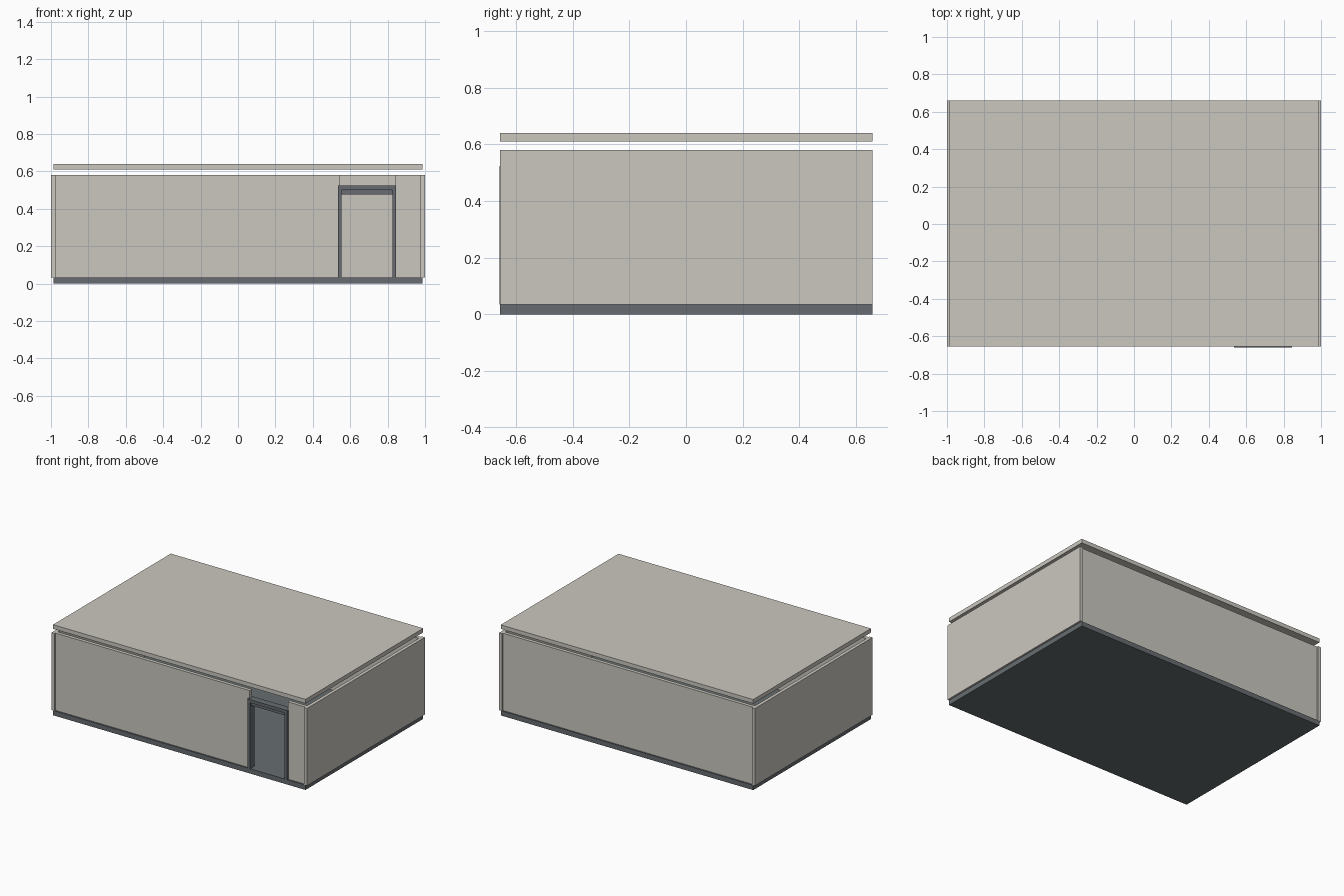
import bpy

cube = bpy.data.objects.get("Cube")
if cube:
    bpy.data.objects.remove(cube, do_unlink=True)


def make_material(name, rgb):
    mat = bpy.data.materials.new(name)
    mat.use_nodes = True
    colour = (*rgb, 1.0)
    mat.diffuse_color = colour
    mat.node_tree.nodes["Principled BSDF"].inputs["Base Color"].default_value = colour
    return mat


panel = make_material("warm_grey_panel", (0.60, 0.575, 0.525))
slate = make_material("dark_slate", (0.135, 0.152, 0.165))


def box(name, x, y, z, mat):
    """Box spanning the given (min, max) range on each axis."""
    bpy.ops.mesh.primitive_cube_add(size=1)
    ob = bpy.context.object
    ob.name = name
    ob.location = [(a + b) / 2 for a, b in (x, y, z)]
    ob.scale = [b - a for a, b in (x, y, z)]
    ob.data.materials.append(mat)
    return ob


FRONT, BACK = -0.656, 0.659
FLOOR_TOP, WALL_TOP = 0.034, 0.58
SLAB = 0.987           # half width of floor and roof
INNER = 0.976          # inner face of the side walls
LIP, THICK = 0.01, 0.025
DOOR = (0.544, 0.842)  # doorway, open to the top of the wall
wall_z = (FLOOR_TOP, WALL_TOP)

# Floor slab and the roof panel raised above the walls
box("floor", (-SLAB, SLAB), (FRONT, BACK), (0, FLOOR_TOP), slate)
box("roof", (-SLAB, SLAB), (FRONT, BACK), (0.611, 0.64), panel)

# Full-length side walls
box("right_wall", (-1, -INNER), (FRONT, BACK), wall_z, panel)
box("left_wall", (INNER, 1), (FRONT, BACK), wall_z, panel)

# Back wall and the two front panels, set slightly in from the floor edge
front_y = (FRONT + LIP, FRONT + LIP + THICK)
box("back_wall", (-INNER, INNER), (BACK - LIP - THICK, BACK - LIP), wall_z, panel)
box("front_wall_wide", (-INNER, DOOR[0]), front_y, wall_z, panel)
box("front_wall_narrow", (DOOR[1], INNER), front_y, wall_z, panel)

# Door frame: jambs, head trim and a lower head bar behind it
frame_y = (FRONT - 0.003, front_y[1] + 0.012)
frame_x, head = (0.534, 0.846), (0.502, 0.524)
jamb = 0.02
box("door_jamb_right", (frame_x[0], frame_x[0] + jamb), frame_y, (FLOOR_TOP, head[1]), slate)
box("door_jamb_left", (frame_x[1] - jamb, frame_x[1]), frame_y, (FLOOR_TOP, head[1]), slate)
inside = (frame_x[0] + jamb, frame_x[1] - jamb)
box("door_head", inside, frame_y, head, slate)
box("door_head_bar", inside, (FRONT + LIP, frame_y[1]), (0.478, head[0]), slate)
